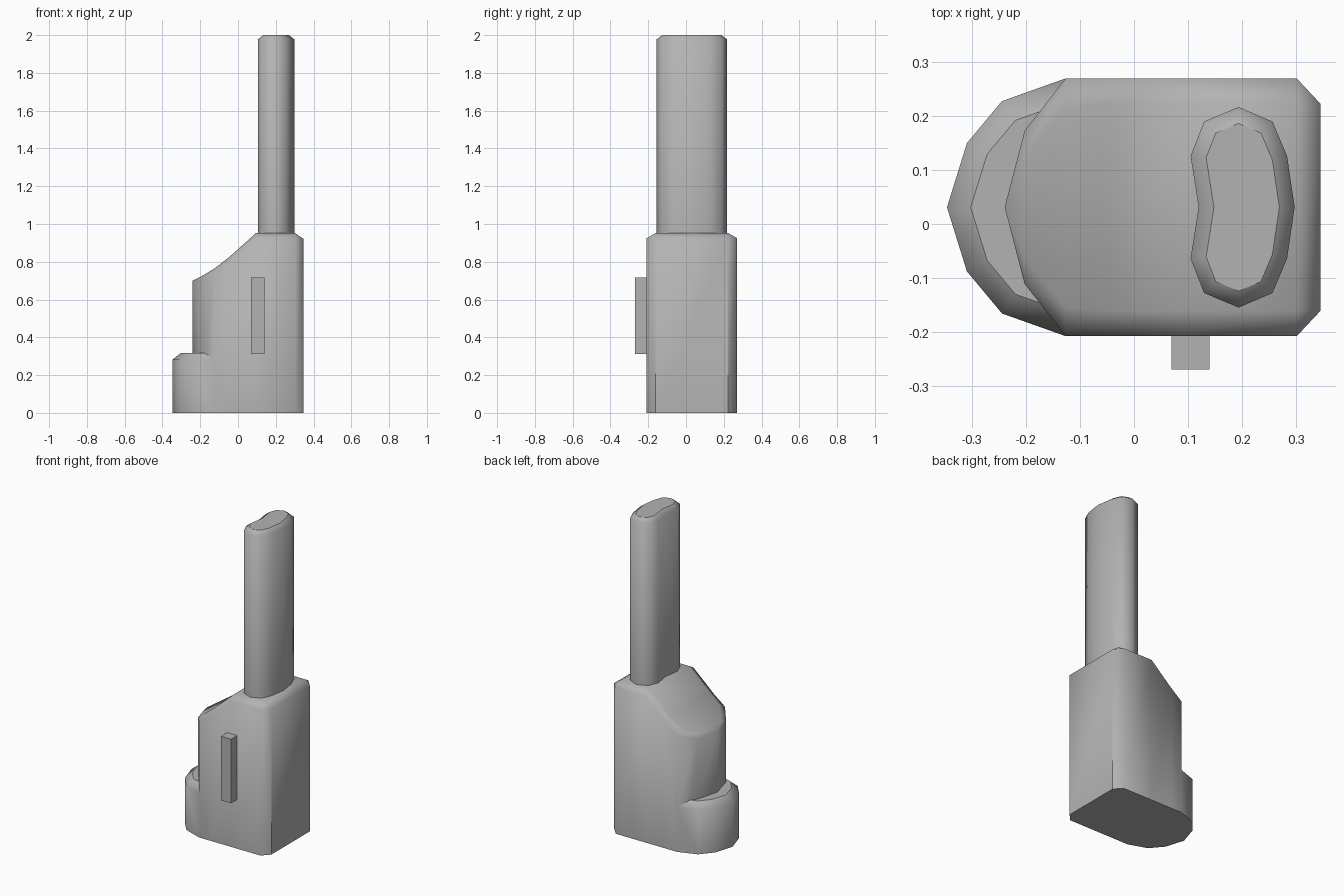
import bpy, bmesh
from math import radians

if "Cube" in bpy.data.objects:
    bpy.data.objects.remove(bpy.data.objects["Cube"])

YC = 0.031  # symmetry line of the whole model

grey = bpy.data.materials.new("dark_grey")
grey.diffuse_color = (0.45, 0.45, 0.45, 1)
grey.use_nodes = True
grey.node_tree.nodes["Principled BSDF"].inputs["Base Color"].default_value = grey.diffuse_color


def smooth(ob, angle):
    bpy.ops.object.select_all(action='DESELECT')
    ob.select_set(True)
    bpy.context.view_layer.objects.active = ob
    bpy.ops.object.shade_smooth_by_angle(angle=radians(angle), keep_sharp_edges=True)


def finish(name, bm, angle, sharp_edges=()):
    for e in sharp_edges:
        e.smooth = False
    bmesh.ops.recalc_face_normals(bm, faces=bm.faces)
    mesh = bpy.data.meshes.new(name)
    bm.to_mesh(mesh)
    bm.free()
    mesh.materials.append(grey)
    ob = bpy.data.objects.new(name, mesh)
    bpy.context.collection.objects.link(ob)
    smooth(ob, angle)
    return ob


def prism(name, half, z0, z1, inset, drop):
    """Extrude an outline mirrored about YC, with a chamfered top rim."""
    outline = half + [(x, -y) for x, y in reversed(half) if y > 0]
    bm = bmesh.new()
    lower = [bm.verts.new((x, YC + y, z0)) for x, y in outline]
    upper = [bm.verts.new((x, YC + y, z1 - drop)) for x, y in outline]
    n = len(outline)
    bm.faces.new(lower[::-1])
    top = bm.faces.new(upper)
    for i in range(n):
        j = (i + 1) % n
        bm.faces.new((lower[i], lower[j], upper[j], upper[i]))
    bm.normal_update()
    bmesh.ops.inset_region(bm, faces=[top], thickness=inset, use_even_offset=True)
    for v in top.verts:
        v.co.z = z1
    return finish(name, bm, 60, top.edges)


# Main body: cross-sections along x (x, half width, shoulder z, crown half width, crown z)
stations = [
    (-0.24, 0.0, 0.70, 0.0, 0.705),
    (-0.203, 0.142, 0.70, 0.095, 0.718),
    (-0.127, 0.239, 0.735, 0.185, 0.763),
    (-0.05, 0.239, 0.795, 0.192, 0.822),
    (0.095, 0.239, 0.925, 0.192, 0.952),
    (0.302, 0.239, 0.925, 0.192, 0.952),
    (0.346, 0.192, 0.922, 0.192, 0.925),
]
bm = bmesh.new()
rings = []
for x, w, zs, c, zc in stations:
    section = [(-w, 0), (-w, zs), (-c, zc), (c, zc), (w, zs), (w, 0)]
    rings.append([bm.verts.new((x, YC + y, z)) for y, z in section])
for a, b in zip(rings, rings[1:]):
    for i in range(6):
        j = (i + 1) % 6
        bm.faces.new((a[i], a[j], b[j], b[i]))
bm.faces.new(rings[0])
bm.faces.new(rings[-1])
bmesh.ops.remove_doubles(bm, verts=bm.verts, dist=0.006)
corners = [e for e in bm.edges if all(v.co.x > 0.34 for v in e.verts)
           and abs(e.verts[0].co.z - e.verts[1].co.z) > 0.5]
body = finish("body", bm, 75, corners)

# Rounded step at the foot, merged into the body
step = prism("base_step",
             [(-0.347, 0), (-0.31, 0.119), (-0.245, 0.197), (-0.127, 0.239), (-0.05, 0.20)],
             0, 0.317, 0.042, 0.035)
union = body.modifiers.new("join_step", 'BOOLEAN')
union.operation = 'UNION'
union.solver = 'EXACT'
union.object = step
bpy.context.view_layer.objects.active = body
bpy.ops.object.modifier_apply(modifier="join_step")
bpy.data.objects.remove(step)
smooth(body, 75)

# Tall kidney-shaped column
prism("column",
      [(0.12, 0), (0.105, 0.095), (0.13, 0.159), (0.194, 0.186),
       (0.257, 0.159), (0.284, 0.095), (0.298, 0)],
      0.90, 2.0, 0.028, 0.022)

# Narrow rib on the front face
bm = bmesh.new()
bmesh.ops.create_cube(bm, size=1)
for v in bm.verts:
    v.co.x = 0.105 + v.co.x * 0.07
    v.co.y = -0.232 + v.co.y * 0.075
    v.co.z = 0.513 + v.co.z * 0.405
finish("front_rib", bm, 30)
